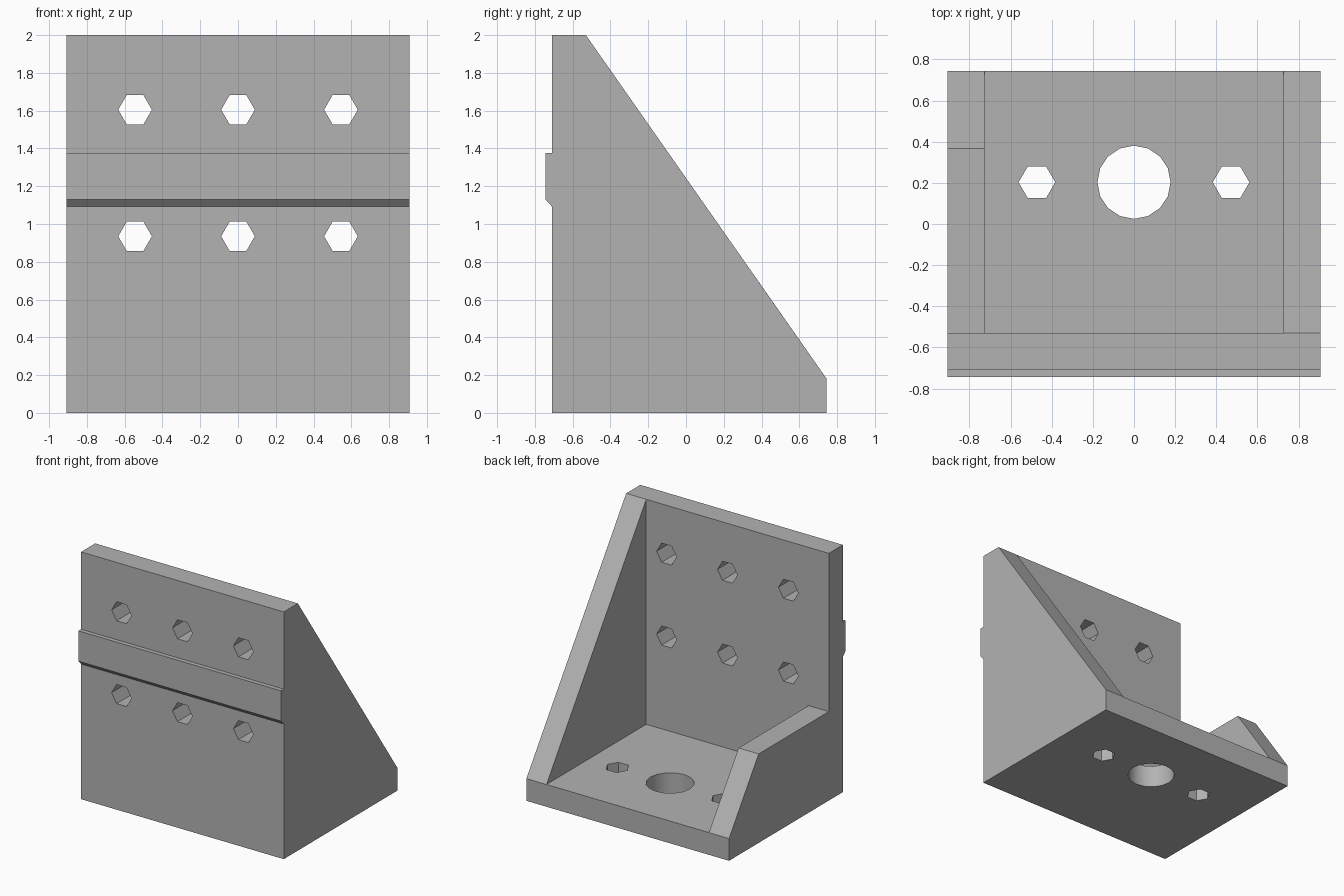
import bpy, bmesh, math
from mathutils import Matrix

cube = bpy.data.objects.get("Cube")
if cube:
    bpy.data.objects.remove(cube)

grey = bpy.data.materials.new("plain grey")
grey.use_nodes = True
colour = (0.45, 0.45, 0.45, 1)
grey.diffuse_color = colour
grey.node_tree.nodes["Principled BSDF"].inputs["Base Color"].default_value = colour

HALF_W, THICK = 0.907, 0.18
FRONT, BACK, TOP = -0.71, 0.745, 2.0
INNER = FRONT + THICK
RIB_TOP, RIB_END = 0.72, 0.367


def finish(name, bm):
    bmesh.ops.recalc_face_normals(bm, faces=bm.faces)
    mesh = bpy.data.meshes.new(name)
    bm.to_mesh(mesh)
    bm.free()
    mesh.materials.append(grey)
    obj = bpy.data.objects.new(name, mesh)
    bpy.context.collection.objects.link(obj)
    return obj


def extrude_profile(name, points, x0, x1):
    """Extrude a (y, z) outline along x."""
    bm = bmesh.new()
    face = bm.faces.new([bm.verts.new((x0, y, z)) for y, z in points])
    new = bmesh.ops.extrude_face_region(bm, geom=[face])["geom"]
    verts = [v for v in new if isinstance(v, bmesh.types.BMVert)]
    bmesh.ops.translate(bm, verts=verts, vec=(x1 - x0, 0, 0))
    return finish(name, bm)


def combine(target, other, operation):
    mod = target.modifiers.new(operation.title(), "BOOLEAN")
    mod.operation, mod.solver, mod.object = operation, "EXACT", other
    bpy.context.view_layer.objects.active = target
    bpy.ops.object.modifier_apply(modifier=mod.name)
    bpy.data.objects.remove(other)


def drill(target, location, radius, sides, along_y=False):
    """Cut a prism-shaped hole with a corner pointing along x."""
    bm = bmesh.new()
    turn = Matrix.Rotation(math.pi / 2, 4, "X") if along_y else Matrix()
    spin = Matrix.Rotation(math.pi / 2, 4, "Z")
    bmesh.ops.create_cone(bm, cap_ends=True, segments=sides, radius1=radius,
                          radius2=radius, depth=0.5,
                          matrix=Matrix.Translation(location) @ turn @ spin)
    cutter = finish("hole_cutter", bm)
    cutter.hide_render = True
    combine(target, cutter, "DIFFERENCE")


# Upright plate with its front ledge, and the base plate
bracket = extrude_profile("angle_bracket", [
    (FRONT, 0), (BACK, 0), (BACK, THICK), (INNER, THICK), (INNER, TOP),
    (FRONT, TOP), (FRONT, 1.375), (-BACK, 1.375), (-BACK, 1.13), (FRONT, 1.093),
], -HALF_W, HALF_W)

# Tall triangular rib and low cut-off rib
tall_rib = extrude_profile("tall_rib", [
    (INNER, THICK), (BACK, THICK), (INNER, TOP)], HALF_W - THICK, HALF_W)
low_rib = extrude_profile("low_rib", [
    (INNER, THICK), (BACK, THICK), (RIB_END, RIB_TOP), (INNER, RIB_TOP)],
    -HALF_W, THICK - HALF_W)
for rib in (tall_rib, low_rib):
    combine(bracket, rib, "UNION")

# Bolt holes in the upright plate
for z in (0.935, 1.605):
    for x in (-0.545, 0, 0.545):
        drill(bracket, (x, FRONT + THICK / 2, z), 0.089, 6, along_y=True)

# Bolt holes and round bore in the base plate
for x in (-0.472, 0.472):
    drill(bracket, (x, 0.203, THICK / 2), 0.089, 6)
drill(bracket, (0, 0.203, THICK / 2), 0.178, 16)

# Merge coplanar faces, then smooth only the bore
bm = bmesh.new()
bm.from_mesh(bracket.data)
bmesh.ops.remove_doubles(bm, verts=bm.verts, dist=0.0005)
bmesh.ops.dissolve_limit(bm, angle_limit=0.01, verts=bm.verts, edges=bm.edges)
bm.to_mesh(bracket.data)
bm.free()
bpy.ops.object.select_all(action="DESELECT")
bracket.select_set(True)
bpy.context.view_layer.objects.active = bracket
bpy.ops.object.shade_smooth_by_angle(angle=math.radians(30))
